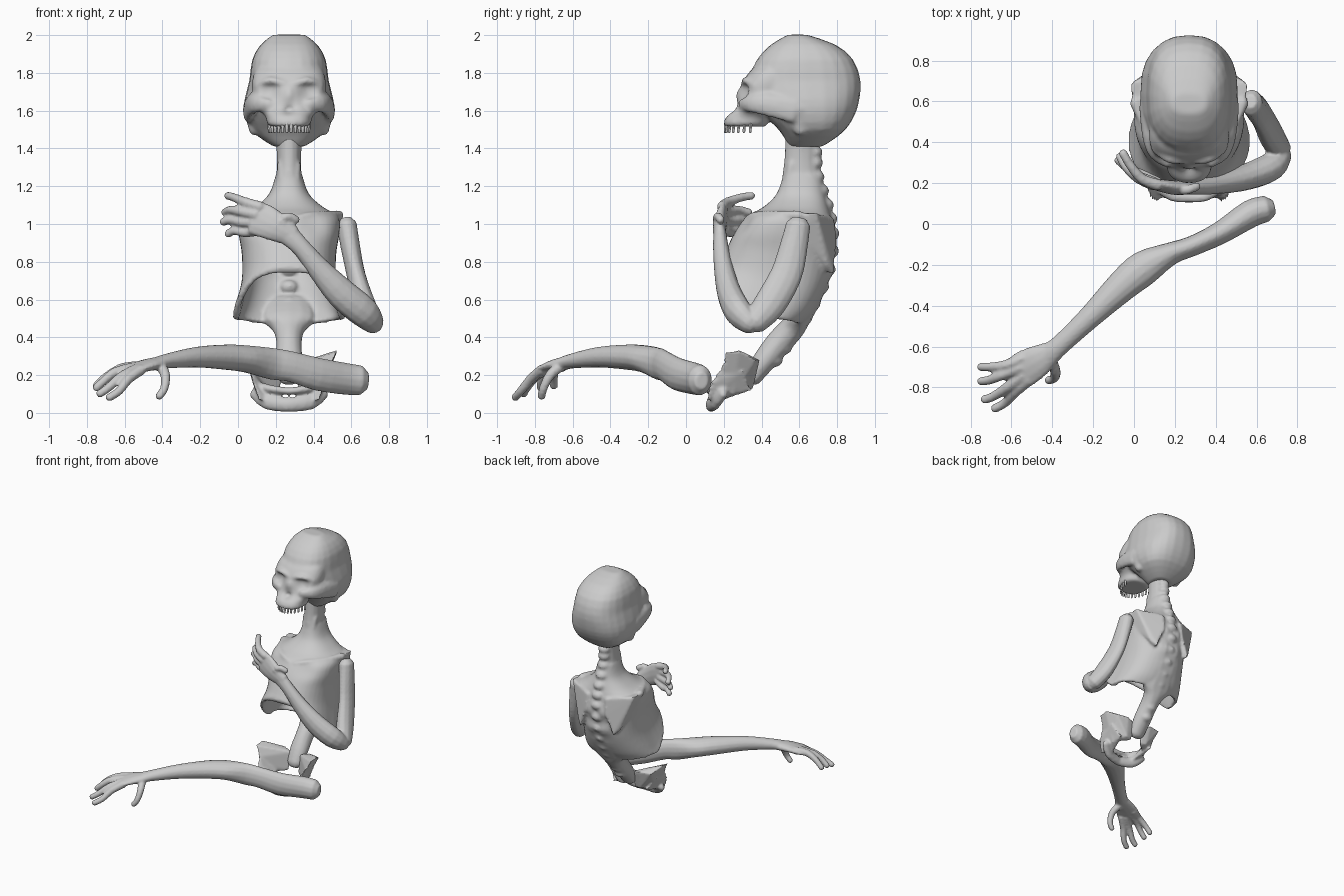
import bpy, bmesh, math
from mathutils import Vector as V

CX = 0.27  # body centre line


def finish(bm, name="part"):
    bmesh.ops.recalc_face_normals(bm, faces=bm.faces)
    me = bpy.data.meshes.new(name)
    bm.to_mesh(me)
    bm.free()
    ob = bpy.data.objects.new(name, me)
    bpy.context.collection.objects.link(ob)
    return ob


def fuse(name, parts, voxel=None, rounds=3):
    """Join parts into one object; with a voxel size, blend them into one skin."""
    bpy.ops.object.select_all(action='DESELECT')
    for p in parts:
        p.select_set(True)
    ob = bpy.context.view_layer.objects.active = parts[0]
    bpy.ops.object.convert(target='MESH')
    bpy.ops.object.join()
    ob.name = name
    if voxel:
        m = ob.modifiers.new("skin", 'REMESH')
        m.mode, m.voxel_size = 'VOXEL', voxel
        m = ob.modifiers.new("soften", 'SMOOTH')
        m.factor, m.iterations = 0.5, rounds
        bpy.ops.object.convert(target='MESH')
    bpy.ops.object.shade_smooth_by_angle(angle=math.radians(50))


def smooth(rows, steps):
    """Catmull-Rom interpolation of number rows."""
    out, n = [], len(rows)
    for i in range(n - 1):
        p = [rows[max(i - 1, 0)], rows[i], rows[i + 1], rows[min(i + 2, n - 1)]]
        for s in range(steps):
            t = s / steps
            out.append([0.5 * (2 * b + (c - a) * t + (2 * a - 5 * b + 4 * c - d) * t * t
                               + (3 * b - a - 3 * c + d) * t ** 3) for a, b, c, d in zip(*p)])
    return out + [list(rows[-1])]


def loft(rings, cap_start=True):
    bm = bmesh.new()
    rs = [[bm.verts.new(p) for p in r] for r in rings]
    n = len(rs[0])
    for a, b in zip(rs, rs[1:]):
        for i in range(n):
            bm.faces.new((a[i], a[(i + 1) % n], b[(i + 1) % n], b[i]))
    if cap_start:
        bm.faces.new(rs[0])
    bm.faces.new(rs[-1])
    return bm


def tube(rows, side, sides=10, steps=3):
    """Rows x, y, z, radius along side, radius across; rounded ends."""
    pts = smooth(rows, steps)
    rings = []
    for i, p in enumerate(pts):
        t = (V(pts[min(i + 1, len(pts) - 1)][:3]) - V(pts[max(i - 1, 0)][:3])).normalized()
        u = V(side)
        u = (u - t * u.dot(t)).normalized()
        w = t.cross(u)
        ring = lambda k, off: [V(p[:3]) + t * off + (u * p[3] * math.cos(a) + w * p[4] * math.sin(a)) * k
                               for a in (2 * math.pi * j / sides for j in range(sides))]
        if i == 0:
            rings.append(ring(0.55, -0.6 * min(p[3:])))
        rings.append(ring(1, 0))
        if i == len(pts) - 1:
            rings.append(ring(0.55, 0.6 * min(p[3:])))
    return finish(loft(rings))


def body(rows, n, e, steps, **caps):
    """Stacked ovals: z, half width, front y, back y, front lift, back lift."""
    rings = []
    for z, hw, yf, yb, lf, lb in smooth(rows, steps):
        ring = []
        for j in range(n):
            a = 2 * math.pi * j / n
            c, s = math.cos(a), math.sin(a)
            ex = lambda v: math.copysign(abs(v) ** (2 / e), v)
            ring.append(V((CX + hw * ex(c), (yf + yb) / 2 + (yb - yf) / 2 * ex(s),
                           z + lf * max(0, -s) + lb * max(0, s) ** 2)))
        rings.append(ring)
    return loft(rings, **caps)


def dent(bm, spots):
    """Push (+) or pull (-) the surface along y around x, y, z, radius, amount."""
    for v in bm.verts:
        v.co.y += sum(k * math.exp(-((v.co - V((x, y, z))).length / r) ** 2) for x, y, z, r, k in spots)


def ball(x, y, z, rx, ry, rz):
    bm = bmesh.new()
    bmesh.ops.create_icosphere(bm, subdivisions=2, radius=1)
    for v in bm.verts:
        v.co = V((x + v.co.x * rx, y + v.co.y * ry, z + v.co.z * rz))
    return finish(bm)


def hull(pts):
    bm = bmesh.new()
    for p in pts:
        bm.verts.new(p)
    bmesh.ops.convex_hull(bm, input=bm.verts)
    return finish(bm)


# Skull: cranium, face with sockets, cheekbones, brows
skull = [finish(body([(1.41, .08, .55, .72, 0, 0), (1.44, .13, .53, .77, 0, 0), (1.50, .205, .49, .845, 0, 0),
                      (1.58, .235, .41, .895, 0, 0), (1.66, .235, .36, .918, 0, 0), (1.76, .21, .335, .924, 0, 0),
                      (1.87, .195, .375, .885, 0, 0), (1.95, .15, .45, .79, 0, 0), (2.002, .085, .54, .64, 0, 0)],
                     24, 2.5, 2))]
face = body([(1.515, .09, .215, .42, 0, 0), (1.53, .115, .20, .43, 0, 0), (1.57, .125, .215, .45, 0, 0),
             (1.62, .17, .265, .52, 0, 0), (1.68, .19, .28, .55, 0, 0), (1.75, .195, .30, .58, 0, 0),
             (1.81, .18, .34, .60, 0, 0), (1.84, .15, .38, .60, 0, 0)], 40, 2.5, 4)
dent(face, [(CX - .10, .30, 1.70, .05, .035), (CX + .10, .30, 1.70, .05, .035),
            (CX - .10, .29, 1.57, .04, .03), (CX + .10, .29, 1.57, .04, .03),
            (CX, .28, 1.69, .035, -.02), (CX, .25, 1.60, .025, .05)])
skull.append(finish(face))
for s in (-1, 1):
    X = lambda d: CX + s * d
    skull += [tube([(X(.10), .295, 1.63, .022, .03), (X(.17), .34, 1.635, .025, .045),
                    (X(.20), .43, 1.63, .03, .06), (X(.22), .58, 1.60, .025, .07)], (1, 0, 0)),
              tube([(X(.02), .31, 1.74, .02, .018), (X(.10), .32, 1.76, .022, .02),
                    (X(.17), .37, 1.73, .02, .02)], (0, 1, 0)),
              tube([(X(.215), .60, 1.62, .03, .05), (X(.18), .61, 1.49, .03, .04)], (1, 0, 0))]
fuse("skull", skull, .012)

# Upper teeth along the jaw arc
teeth = []
for i in range(14):
    a = math.radians(-172 + 164 * i / 13)
    x, y = CX + .105 * math.cos(a), .365 + .155 * math.sin(a)
    teeth.append(tube([(x, y, 1.54, .010, .009), (x, y - .004, 1.487, .008, .008)], (1, 0, 0), 6, 1))
fuse("teeth", teeth)

# Torso: hollow rib cage with raised costal arch, neck, spine
ribs = body([(.50, .30, .18, .62, .24, -.04), (.56, .28, .165, .685, .21, -.02), (.70, .25, .185, .755, .11, 0),
             (.84, .25, .22, .78, .04, 0), (.96, .268, .26, .785, 0, 0), (1.04, .26, .32, .77, 0, 0),
             (1.09, .18, .41, .755, 0, 0), (1.16, .105, .48, .735, 0, 0), (1.26, .07, .515, .715, 0, 0)],
            40, 2.4, 5, cap_start=False)
dent(ribs, [(CX + s * .13, .30, 1.0, .07, .02) for s in (-1, 1)]
     + [(CX + s * .06, .77, z, .045, .02) for s in (-1, 1) for z in (.6, .75, .9)])
torso = [finish(ribs)]
torso[0].modifiers.new("wall", 'SOLIDIFY').thickness = 0.03
torso += [tube([(CX, .62, 1.10, .10, .11), (CX, .61, 1.22, .072, .105), (CX, .61, 1.34, .064, .09),
                (CX, .615, 1.46, .072, .09)], (1, 0, 0), 14),
          tube([(CX, .69, .60, .10, .03), (CX, .60, .50, .14, .06), (CX, .555, .44, .085, .068),
                (CX, .49, .37, .068, .07), (CX, .41, .27, .072, .062), (CX, .35, .18, .06, .045)], (1, 0, 0), 12)]
for y, z in smooth([(.69, 1.38), (.70, 1.25), (.75, 1.10), (.78, .95), (.76, .76), (.68, .58), (.59, .43), (.48, .28)], 2):
    torso.append(ball(CX, y - .01, z, .05, .045, .038))
# Shoulder blades, collarbones, neck cords
for s in (-1, 1):
    X = lambda d: CX + s * d
    torso += [hull([(X(.08), .79, 1.03), (X(.09), .80, .90), (X(.15), .785, .74), (X(.19), .75, .78),
                    (X(.25), .70, 1.03), (X(.285), .69, 1.06), (X(.28), .59, 1.06), (X(.26), .60, .96),
                    (X(.12), .70, 1.0), (X(.14), .70, .74)]),
              tube([(X(.02), .325, 1.02, .022, .022), (X(.11), .36, 1.045, .02, .02),
                    (X(.20), .45, 1.05, .02, .02), (X(.265), .60, 1.045, .028, .03)], (0, 0, 1)),
              tube([(X(.02), .37, 1.03, .02, .02), (X(.03), .50, 1.13, .02, .02),
                    (X(.045), .56, 1.32, .02, .02)], (1, 0, 0), 8)]
fuse("torso", torso, .012)

# Pelvis: flared blades, slab sides and front arch
pelvis = []
for s in (-1, 1):
    X = lambda d: CX + s * d
    pelvis += [hull([(X(.03), .375, .26), (X(.04), .34, .12), (X(.11), .39, .28), (X(.21), .37, .28),
                     (X(.26), .28, .335), (X(.25), .205, .32), (X(.215), .19, .24), (X(.16), .25, .10),
                     (X(.10), .355, .13), (X(.15), .24, .16)]),
               hull([(X(.21), .19, .25), (X(.21), .30, .22), (X(.15), .35, .12), (X(.13), .22, .085),
                     (X(.19), .12, .15), (X(.16), .11, .07), (X(.09), .15, .05), (X(.11), .30, .14)]),
               tube([(X(.165), .20, .12, .03, .055), (X(.11), .155, .06, .03, .045),
                     (X(0), .13, .042, .028, .038)], (0, 1, 0)),
               tube([(X(.16), .19, .14, .025, .03), (X(.08), .135, .125, .02, .025),
                     (X(0), .13, .115, .02, .025)], (0, 0, 1))]
fuse("pelvis", pelvis, .01, 2)


# Arms
def hand(fingers, side):
    radii = (.03, .027, .023, .022)
    return [tube([(*p, r, r) for p, r in zip(f, radii)], side, 8, 3) for f in fingers]


UP = (.45, 0, .9)
arm = [tube([(.575, .595, 1.0, .054, .065), (.595, .57, .88, .052, .075), (.625, .53, .73, .05, .085),
             (.67, .44, .57, .06, .085), (.715, .36, .475, .058, .065)], (1, 0, 0), 12),
       tube([(.725, .345, .465, .055, .05), (.67, .28, .53, .082, .07), (.55, .23, .63, .082, .065),
             (.43, .20, .76, .062, .052), (.34, .185, .87, .05, .042), (.27, .18, .94, .058, .036)], UP, 12),
       tube([(.29, .18, .935, .055, .034), (.20, .178, .985, .08, .036), (.13, .19, 1.02, .092, .03),
             (.08, .20, 1.035, .088, .022)], UP, 12)]
arm += hand([[(.12, .19, 1.09), (.04, .22, 1.115), (-.02, .29, 1.14), (-.055, .35, 1.15)],
             [(.10, .19, 1.05), (.02, .225, 1.065), (-.04, .28, 1.075), (-.07, .335, 1.06)],
             [(.10, .20, 1.01), (.02, .235, 1.01), (-.04, .28, 1.02), (-.08, .315, 1.01)],
             [(.12, .20, .97), (.04, .24, .955), (-.02, .27, .965), (-.055, .295, .945)],
             [(.25, .18, .97), (.23, .165, 1.02), (.27, .17, 1.04), (.31, .185, 1.02)]], UP)
fuse("attached_arm", arm, .0085)

FLAT = (.6, -.8, 0)
arm = [tube([(.65, .075, .172, .064, .08), (.57, .05, .18, .068, .085), (.42, -.045, .205, .056, .088),
             (.28, -.11, .245, .05, .082), (.18, -.145, .26, .056, .085), (.05, -.215, .285, .086, .073),
             (-.06, -.305, .295, .078, .068), (-.22, -.46, .295, .057, .055),
             (-.37, -.60, .275, .05, .04), (-.43, -.65, .262, .062, .033)], FLAT, 14),
       tube([(-.39, -.62, .268, .052, .035), (-.47, -.67, .255, .08, .033), (-.53, -.705, .24, .09, .028),
             (-.57, -.73, .228, .085, .022)], FLAT, 12)]
arm += hand([[(-.54, -.655, .245), (-.62, -.69, .235), (-.70, -.70, .19), (-.752, -.70, .14)],
             [(-.55, -.70, .24), (-.65, -.74, .215), (-.71, -.765, .17), (-.752, -.77, .13)],
             [(-.54, -.74, .23), (-.62, -.80, .19), (-.69, -.845, .13), (-.735, -.86, .10)],
             [(-.51, -.76, .23), (-.58, -.82, .18), (-.63, -.875, .115), (-.685, -.905, .08)],
             [(-.41, -.66, .25), (-.385, -.72, .20), (-.39, -.755, .13), (-.42, -.765, .085)]], FLAT)
fuse("detached_arm", arm, .0085)
